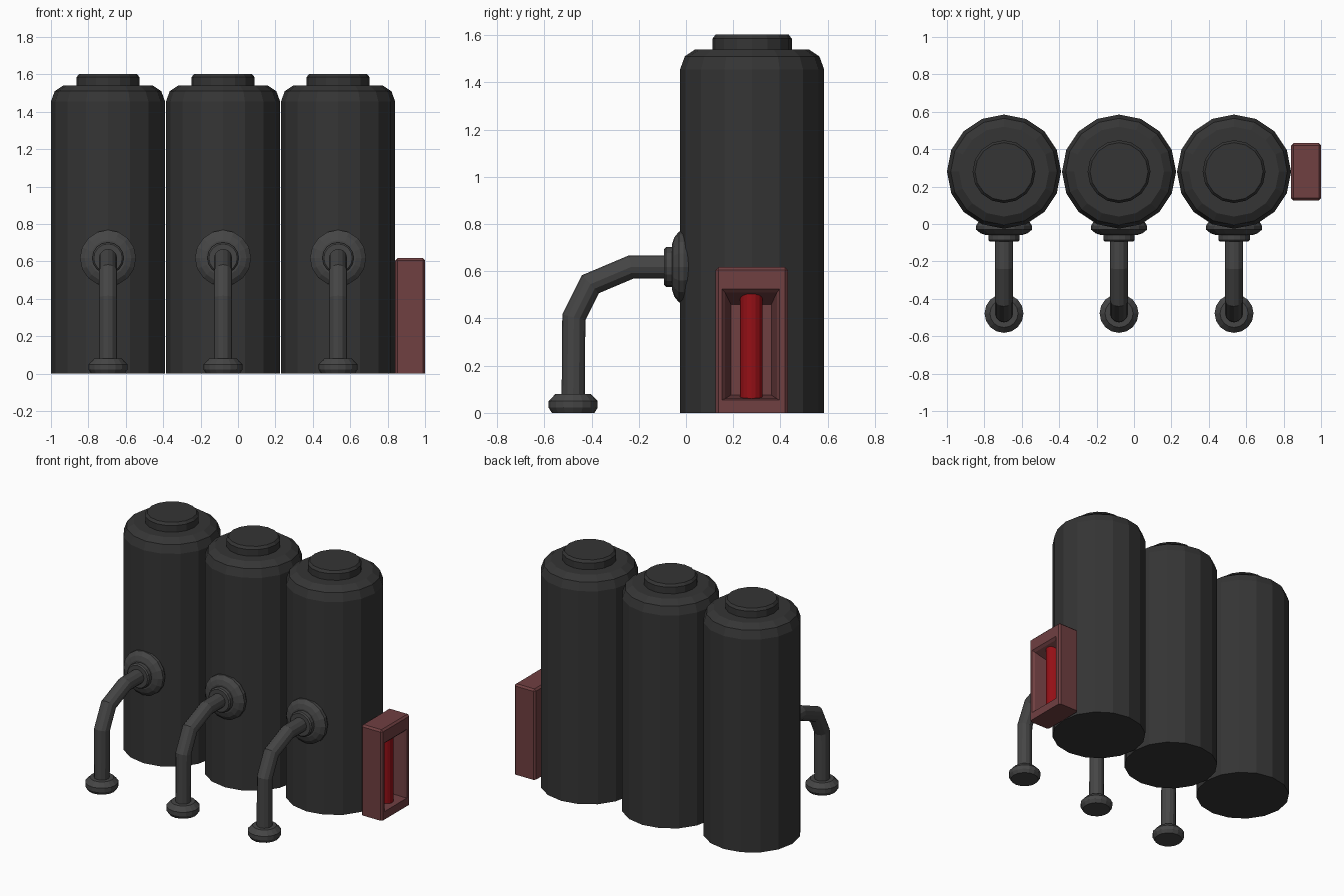
import bpy, bmesh
from math import cos, sin, pi
from mathutils import Vector, Matrix

if "Cube" in bpy.data.objects:
    bpy.data.objects.remove(bpy.data.objects["Cube"])


def material(name, rgb):
    m = bpy.data.materials.new(name)
    m.diffuse_color = (*rgb, 1)
    m.use_nodes = True
    m.node_tree.nodes["Principled BSDF"].inputs["Base Color"].default_value = m.diffuse_color
    return m


DARK = material("dark_metal", (0.035, 0.035, 0.035))
PIPE = material("pipe_metal", (0.06, 0.06, 0.06))
FRAME = material("gauge_frame_red", (0.16, 0.05, 0.053))
RED = material("gauge_red", (0.3, 0.005, 0.008))


def finish(bm, name, mat):
    bmesh.ops.recalc_face_normals(bm, faces=bm.faces)
    me = bpy.data.meshes.new(name)
    bm.to_mesh(me)
    bm.free()
    me.materials.append(mat)
    ob = bpy.data.objects.new(name, me)
    bpy.context.collection.objects.link(ob)
    return ob


def skin(bm, rings):
    """Join rings of points into a closed tube."""
    vs = [[bm.verts.new(p) for p in r] for r in rings]
    n = len(vs[0])
    for a, b in zip(vs, vs[1:]):
        for i in range(n):
            j = (i + 1) % n
            bm.faces.new((a[i], a[j], b[j], b[i]))
    bm.faces.new(vs[0][::-1])
    bm.faces.new(vs[-1])


def lathe(name, profile, loc, mat, sides=16, forward=False):
    """Revolve (radius, height) pairs about z, or about -y when forward."""
    rot = Matrix.Rotation(pi / 2, 4, 'X') if forward else Matrix()
    bm = bmesh.new()
    skin(bm, [[rot @ Vector((r * cos(2 * pi * i / sides), r * sin(2 * pi * i / sides), h))
               + Vector(loc) for i in range(sides)] for r, h in profile])
    return finish(bm, name, mat)


def pipe(name, x, path, radius, mat, sides=12):
    """Mitred tube along (y, z) points in a plane of constant x."""
    pts = [Vector(p) for p in path]
    rings = []
    for k, p in enumerate(pts):
        d0 = (p - pts[k - 1]).normalized() if k else (pts[1] - p).normalized()
        d1 = (pts[k + 1] - p).normalized() if k < len(pts) - 1 else d0
        t = (d0 + d1).normalized()
        side = Vector((-t.y, t.x)) / t.dot(d0)
        ring = []
        for i in range(sides):
            a = 2 * pi * i / sides
            q = p + side * radius * sin(a)
            ring.append((x + radius * cos(a), q.x, q.y))
        rings.append(ring)
    bm = bmesh.new()
    skin(bm, rings)
    return finish(bm, name, mat)


CY, PZ = 0.28, 0.618
for n, x in enumerate((-0.695, -0.08, 0.535), 1):
    # tank with rounded shoulder and lid
    lathe(f"tank_{n}", [(.305, 0), (.305, 1.455), (.285, 1.51), (.24, 1.54)],
          (x, CY, 0), DARK)
    lathe(f"tank_lid_{n}", [(.168, 1.5), (.168, 1.585), (.155, 1.602)],
          (x, CY, 0), DARK)
    # flange, collar, outlet pipe and foot
    lathe(f"flange_{n}", [(.125, -.03), (.15, .01), (.15, .03), (.125, .05), (.095, .06)],
          (x, 0, PZ), PIPE, forward=True)
    lathe(f"collar_{n}", [(.084, .05), (.084, .085), (.076, .093)],
          (x, 0, PZ), PIPE, forward=True)
    pipe(f"outlet_pipe_{n}", x,
         [(-.06, PZ), (-.232, PZ), (-.405, .545), (-.475, .405), (-.478, .05)], .049, PIPE)
    lathe(f"pipe_foot_{n}", [(.09, 0), (.104, .022), (.104, .05), (.075, .08)],
          (x, -.478, 0), PIPE)

# gauge frame: chamfered box with a tapered recess on the right face
x0, x1, y0, y1, z1 = .84, 1.0, .126, .432, .617
bm = bmesh.new()
bmesh.ops.create_cube(bm, size=1)
for v in bm.verts:
    v.co = (x1 if v.co.x > 0 else x0, y1 if v.co.y > 0 else y0, z1 if v.co.z > 0 else 0)
edges = [e for e in bm.edges if max(v.co.z for v in e.verts) > .1]
bmesh.ops.bevel(bm, geom=edges, offset=.012, segments=1, affect='EDGES')
face = max(bm.faces, key=lambda f: f.calc_center_median().x)


def inset(x, ya, yb, za, zb):
    bmesh.ops.inset_individual(bm, faces=[face], thickness=.01)
    c = face.calc_center_median()
    for v in face.verts:
        v.co = (x, ya if v.co.y < c.y else yb, za if v.co.z < c.z else zb)


inset(1.0, .152, .397, .055, .525)
inset(.985, .165, .385, .06, .51)
inset(.875, .19, .362, .075, .46)
finish(bm, "gauge_frame", FRAME)

# gauge tube standing in the recess
lathe("gauge_tube", [(.048, .06), (.048, .505), (.042, .515)], (.925, .277, 0), RED)
